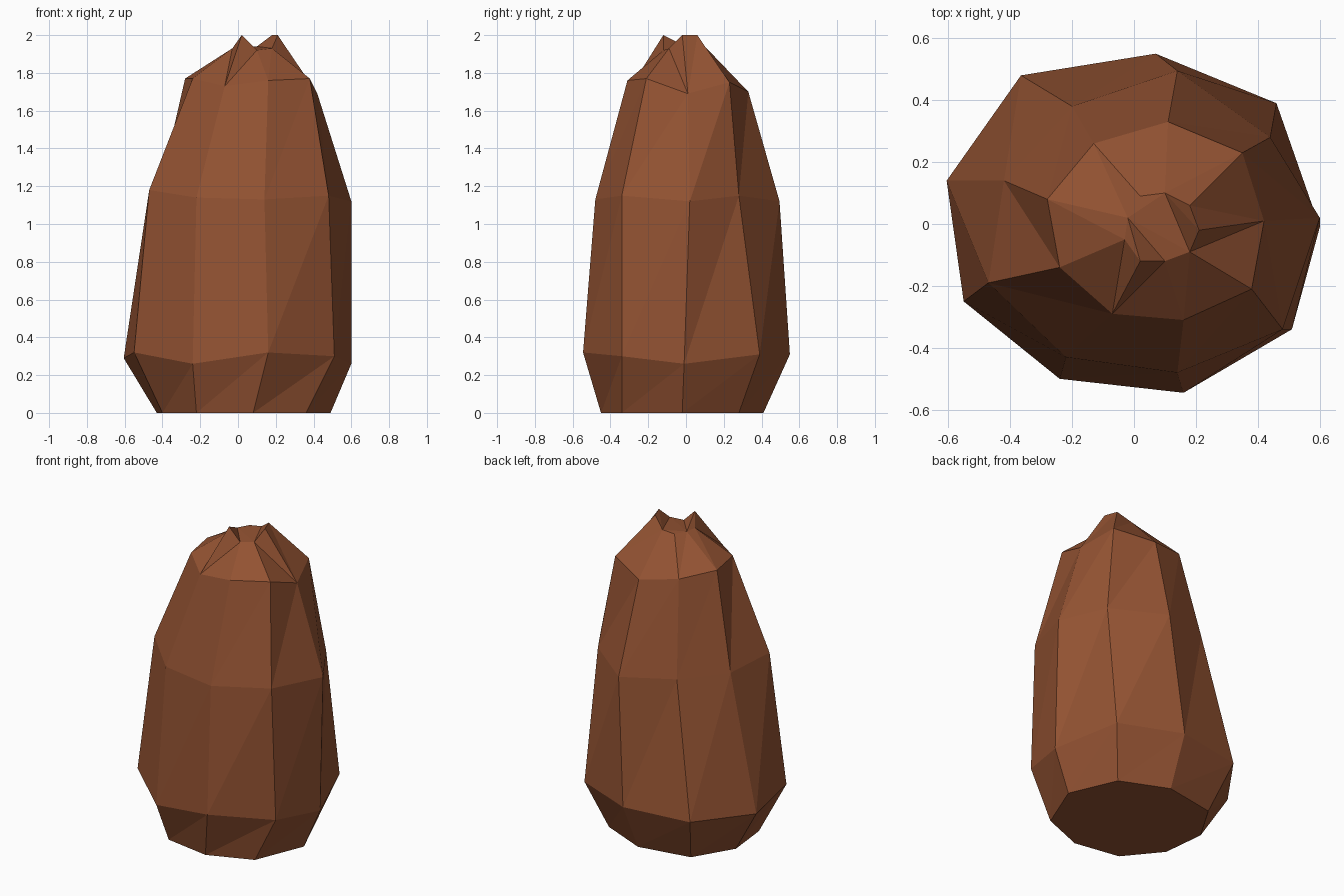
import bpy, bmesh

# Nine-sided cross-sections, bottom to top, counter-clockwise from the front left
RINGS = [
    # base
    [(-.22, -.40, 0), (.08, -.45, 0), (.36, -.34, 0), (.49, -.02, 0), (.36, .28, 0),
     (.06, .41, 0), (-.28, .35, 0), (-.43, .10, 0), (-.40, -.18, 0)],
    # widest belt
    [(-.24, -.50, .26), (.16, -.545, .32), (.51, -.34, .30), (.60, -.01, .26), (.46, .39, .31),
     (.07, .55, .31), (-.365, .48, .30), (-.605, .14, .29), (-.55, -.25, .32)],
    # upper body
    [(-.22, -.43, 1.14), (.14, -.48, 1.13), (.48, -.34, 1.15), (.60, .02, 1.12), (.44, .28, 1.15),
     (.14, .495, 1.12), (-.20, .38, 1.15), (-.42, .14, 1.16), (-.47, -.19, 1.18)],
    # shoulder
    [(-.07, -.29, 1.73), (.16, -.31, 1.76), (.38, -.21, 1.77), (.42, .01, 1.69), (.35, .23, 1.75),
     (.11, .33, 1.70), (-.13, .26, 1.74), (-.28, .08, 1.77), (-.24, -.14, 1.77)],
    # ragged crown
    [(.02, -.12, 2), (.10, -.12, 1.92), (.18, -.09, 1.93), (.21, -.02, 2), (.18, .06, 2),
     (.10, .10, 1.94), (.02, .09, 1.93), (-.02, .02, 1.93), (-.03, -.05, 1.93)],
]
N = 9
FLIPPED = {(3, 2), (3, 8)}  # crown quads split along the other diagonal

bm = bmesh.new()
rings = [[bm.verts.new(p) for p in ring] for ring in RINGS]

# Faceted walls, each quad split into two triangles
for k in range(len(rings) - 1):
    lo, up = rings[k], rings[k + 1]
    for i in range(N):
        j = (i + 1) % N
        if (k, i) in FLIPPED:
            tris = (lo[i], lo[j], up[i]), (lo[j], up[j], up[i])
        else:
            tris = (lo[i], lo[j], up[j]), (lo[i], up[j], up[i])
        for t in tris:
            bm.faces.new(t)

# Flat underside and the dished top between the crown tips
bm.faces.new(rings[0][::-1])
for ids in ((8, 0, 7), (0, 1, 7), (1, 2, 7), (2, 5, 7), (5, 6, 7), (2, 3, 5), (3, 4, 5)):
    bm.faces.new([rings[-1][i] for i in ids])

mesh = bpy.data.meshes.new("pod_body")
bm.to_mesh(mesh)
bm.free()

# Single reddish brown colour
brown = bpy.data.materials.new("reddish_brown")
brown.diffuse_color = (0.29, 0.085, 0.032, 1)
mesh.materials.append(brown)
bpy.context.collection.objects.link(bpy.data.objects.new("pod_body", mesh))
